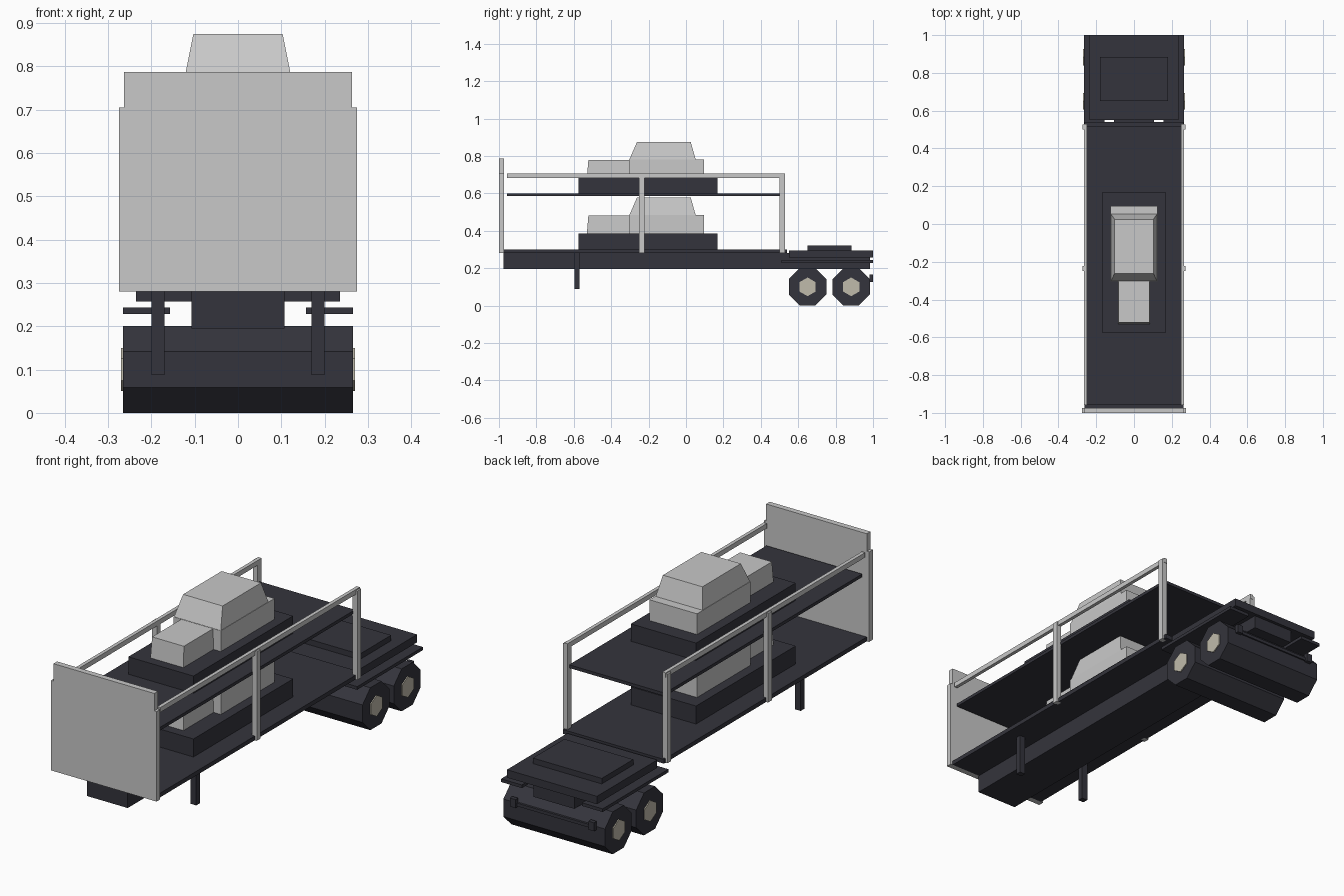
import bpy, bmesh, math

if "Cube" in bpy.data.objects:
    bpy.data.objects.remove(bpy.data.objects["Cube"])


def material(name, rgb):
    m = bpy.data.materials.new(name)
    m.diffuse_color = (*rgb, 1)
    m.use_nodes = True
    m.node_tree.nodes["Principled BSDF"].inputs["Base Color"].default_value = m.diffuse_color
    return m


DARK = material("charcoal", (0.034, 0.034, 0.045))
LIGHT = material("light grey", (0.58, 0.58, 0.58))
CREAM = material("hub cream", (0.53, 0.50, 0.41))


def make(name, verts, faces, mat):
    mesh = bpy.data.meshes.new(name)
    mesh.from_pydata(verts, [], faces)
    bm = bmesh.new()
    bm.from_mesh(mesh)
    bmesh.ops.recalc_face_normals(bm, faces=bm.faces)
    bm.to_mesh(mesh)
    bm.free()
    mesh.materials.append(mat)
    ob = bpy.data.objects.new(name, mesh)
    bpy.context.collection.objects.link(ob)
    return ob


def frustum(name, low, high, z0, z1, mat):
    """Box between two rectangles (x0, x1, y0, y1)."""
    verts = [(x, y, z) for (a, b, c, d), z in ((low, z0), (high, z1))
             for x, y in ((a, c), (b, c), (b, d), (a, d))]
    faces = [(0, 1, 2, 3), (4, 5, 6, 7)]
    faces += [(i, (i + 1) % 4, (i + 1) % 4 + 4, i + 4) for i in range(4)]
    return make(name, verts, faces, mat)


def box(name, x0, x1, y0, y1, z0, z1, mat):
    return frustum(name, (x0, x1, y0, y1), (x0, x1, y0, y1), z0, z1, mat)


def pair(name, x0, x1, y0, y1, z0, z1, mat):
    box(name + "_right", x0, x1, y0, y1, z0, z1, mat)
    box(name + "_left", -x1, -x0, y0, y1, z0, z1, mat)


def prism_x(name, sides, radius, x0, x1, y, z, start, mat):
    """Regular prism lying along x."""
    ring = [(y + radius * math.cos(start + 2 * math.pi * i / sides),
             z + radius * math.sin(start + 2 * math.pi * i / sides)) for i in range(sides)]
    verts = [(x, *p) for x in (x0, x1) for p in ring]
    faces = [tuple(range(sides)), tuple(range(sides, 2 * sides))]
    faces += [(i, (i + 1) % sides, (i + 1) % sides + sides, i + sides) for i in range(sides)]
    return make(name, verts, faces, mat)


# Chassis and decks
box("main_beam", -0.107, 0.107, -0.975, 0.985, 0.195, 0.282, DARK)
box("lower_deck", -0.263, 0.263, -0.975, 0.54, 0.28, 0.30, DARK)
box("upper_deck", -0.25, 0.25, -0.957, 0.515, 0.585, 0.60, DARK)
pair("support_leg", 0.17, 0.20, -0.597, -0.57, 0.088, 0.282, DARK)

# Headboard with narrower top
half = [(0.275, 0.28), (0.275, 0.705), (0.263, 0.705), (0.263, 0.787)]
outline = half + [(-x, z) for x, z in reversed(half)]
n = len(outline)
make("headboard", [(x, y, z) for y in (-1.0, -0.973) for x, z in outline],
     [tuple(range(n)), tuple(range(n, 2 * n))]
     + [(i, (i + 1) % n, (i + 1) % n + n, i + n) for i in range(n)], LIGHT)

# Side rails and posts
pair("side_rail", 0.248, 0.265, -0.957, 0.53, 0.682, 0.705, LIGHT)
for label, y0, y1 in (("middle", -0.25, -0.222), ("rear", 0.50, 0.528)):
    pair(label + "_post", 0.248, 0.273, y0, y1, 0.28, 0.70, LIGHT)

# Rear platform, mudguards and bumper
box("rear_platform", -0.235, 0.235, 0.55, 1.0, 0.257, 0.294, DARK)
box("raised_plate", -0.18, 0.18, 0.65, 0.885, 0.294, 0.32, DARK)
pair("mudguard", 0.157, 0.265, 0.51, 1.0, 0.228, 0.243, DARK)
box("bumper_bar", -0.22, 0.22, 0.975, 0.99, 0.13, 0.145, DARK)
pair("bumper_block", 0.19, 0.22, 0.98, 1.0, 0.125, 0.165, DARK)

# Octagonal wheel rollers with hexagonal hubs
for label, y in (("front", 0.65), ("back", 0.883)):
    prism_x(label + "_wheels", 8, 0.1 / math.cos(math.pi / 8), -0.265, 0.265,
            y, 0.1, math.pi / 8, DARK)
    for side, s in (("right", 1), ("left", -1)):
        prism_x(f"{label}_hub_{side}", 6, 0.05, s * 0.26, s * 0.27, y, 0.1, math.pi / 2, CREAM)

# One loaded vehicle on each deck
for label, z in (("lower", 0.30), ("upper", 0.597)):
    box(label + "_cargo_base", -0.17, 0.17, -0.575, 0.168, z, z + 0.085, DARK)
    frustum(label + "_cargo_hood", (-0.086, 0.086, -0.53, -0.30), (-0.083, 0.083, -0.522, -0.30),
            z + 0.085, z + 0.182, LIGHT)
    box(label + "_cargo_body", -0.124, 0.124, -0.305, 0.095, z + 0.085, z + 0.183, LIGHT)
    frustum(label + "_cargo_cabin", (-0.122, 0.122, -0.303, 0.052), (-0.103, 0.103, -0.262, 0.025),
            z + 0.183, z + 0.278, LIGHT)
